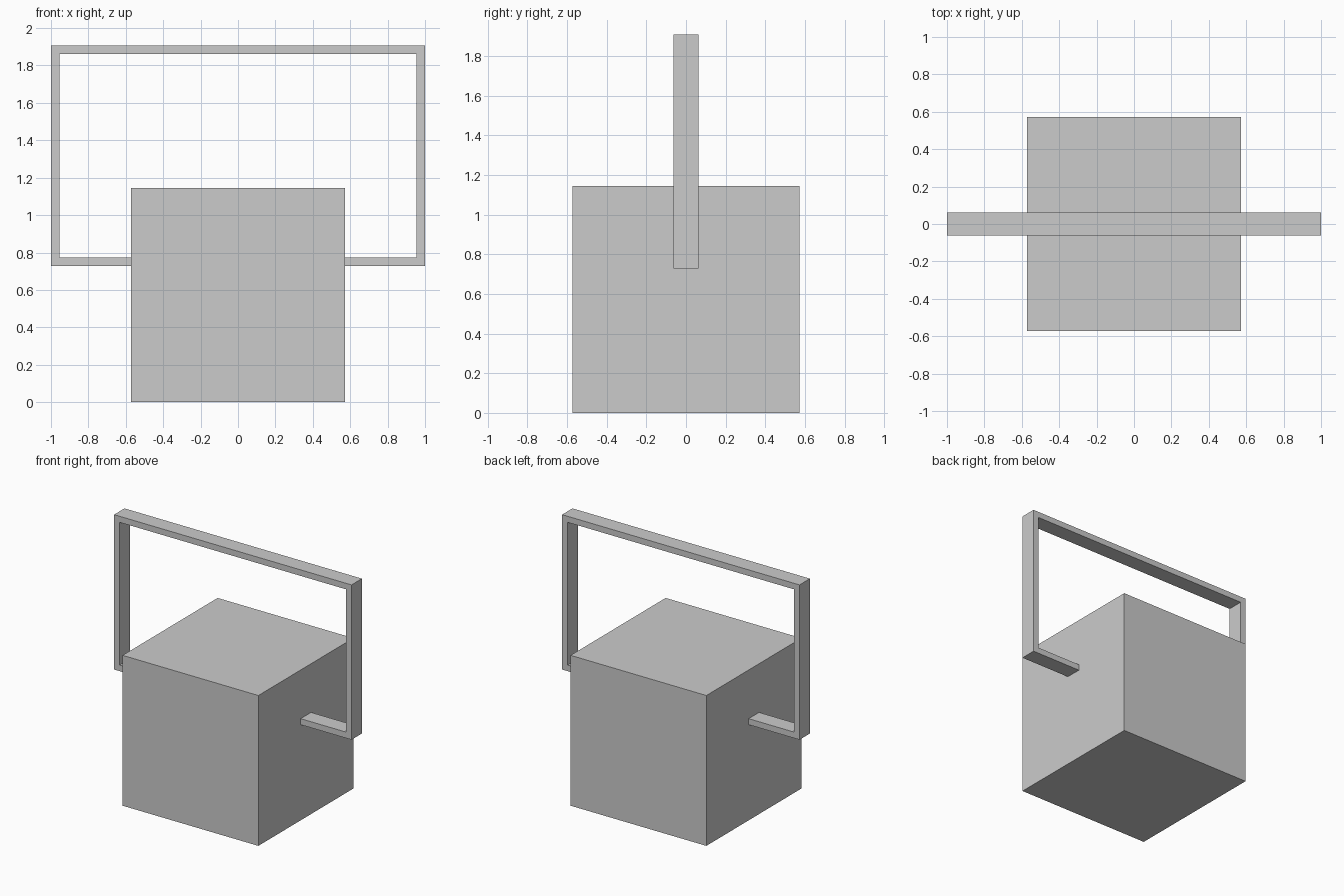
import bpy, bmesh

if "Cube" in bpy.data.objects:
    bpy.data.objects.remove(bpy.data.objects["Cube"])

HALF, TOP = 0.572, 1.145           # box half width and height
Z0, Z1, T, D = 0.728, 1.907, 0.046, 0.0625   # handle bottom, top, bar thickness, half depth


def make_object(name, bm):
    bmesh.ops.recalc_face_normals(bm, faces=bm.faces)
    mesh = bpy.data.meshes.new(name)
    bm.to_mesh(mesh)
    bm.free()
    obj = bpy.data.objects.new(name, mesh)
    bpy.context.collection.objects.link(obj)
    return obj


# Box body
bm = bmesh.new()
bmesh.ops.create_cube(bm, size=1)
bmesh.ops.scale(bm, vec=(2 * HALF, 2 * HALF, TOP), verts=bm.verts)
bmesh.ops.translate(bm, vec=(0, 0, TOP / 2), verts=bm.verts)
make_object("box_body", bm)

# Carrying handle: flat bar bent around, ending just inside the box sides
end = HALF - 0.005
outer = [(end, Z0), (1, Z0), (1, Z1), (-1, Z1), (-1, Z0), (-end, Z0)]
inner = [(end, Z0 + T), (1 - T, Z0 + T), (1 - T, Z1 - T),
         (T - 1, Z1 - T), (T - 1, Z0 + T), (-end, Z0 + T)]
bm = bmesh.new()
o = [bm.verts.new((x, -D, z)) for x, z in outer]
i = [bm.verts.new((x, -D, z)) for x, z in inner]
faces = [bm.faces.new((o[k], o[k + 1], i[k + 1], i[k])) for k in range(5)]
ext = bmesh.ops.extrude_face_region(bm, geom=faces, use_keep_orig=True)
bmesh.ops.translate(bm, vec=(0, 2 * D, 0),
                    verts=[g for g in ext["geom"] if isinstance(g, bmesh.types.BMVert)])
make_object("handle", bm)
